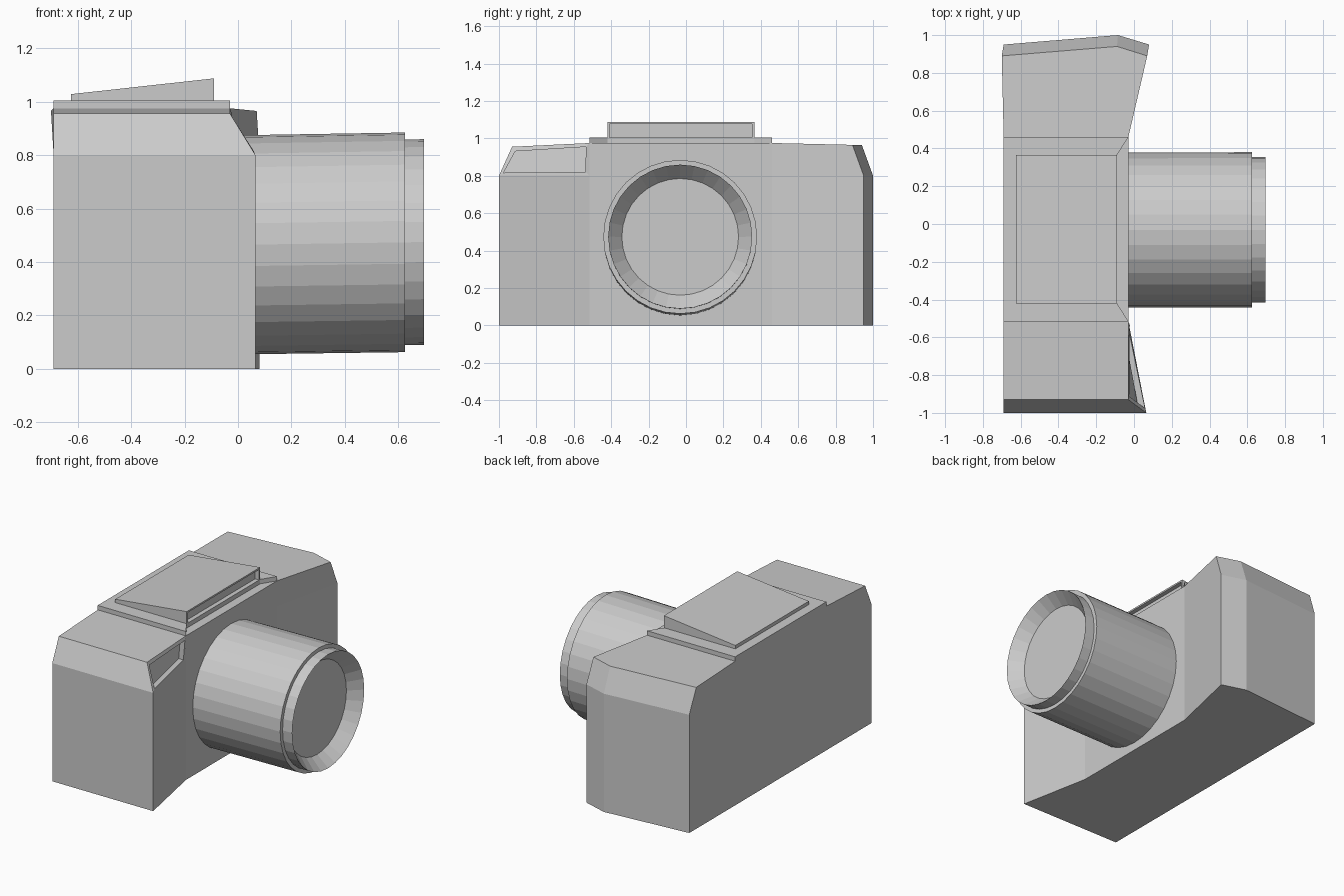
import bpy, bmesh, math
from mathutils import Vector

if "Cube" in bpy.data.objects:
    bpy.data.objects.remove(bpy.data.objects["Cube"])


def finish(name, bm):
    bmesh.ops.recalc_face_normals(bm, faces=bm.faces)
    mesh = bpy.data.meshes.new(name)
    bm.to_mesh(mesh)
    bm.free()
    obj = bpy.data.objects.new(name, mesh)
    bpy.context.collection.objects.link(obj)
    return obj


def bridge(bm, a, b):
    n = len(a)
    return [bm.faces.new((a[i], a[(i + 1) % n], b[(i + 1) % n], b[i])) for i in range(n)]


def recess(bm, face, margin, depth):
    """Inset a face and push its middle inward along -x."""
    bm.normal_update()
    bmesh.ops.inset_region(bm, faces=[face], thickness=margin)
    new = bmesh.ops.extrude_discrete_faces(bm, faces=[face])["faces"][0]
    bmesh.ops.translate(bm, verts=new.verts, vec=(-depth, 0, 0))


def prism(bm, outline, z0, tops):
    low = [bm.verts.new((x, y, z0)) for x, y in outline]
    high = [bm.verts.new((x, y, z)) for (x, y), z in zip(outline, tops)]
    sides = bridge(bm, low, high)
    bm.faces.new(low[::-1])
    bm.faces.new(high)
    return sides


# Camera body: straight walls, then a chamfered shoulder loop
wall = [(-.69, -1), (.065, -1), (-.03, -.515), (-.03, .46), (.08, .95),
        (-.085, 1), (-.69, .95), (-.69, .46), (-.69, -.515)]
shoulder = [(-.69, -.93, .955), (-.03, -.93, .955), (-.03, -.515, .975),
            (-.03, .46, .975), (.07, .89, .965), (-.09, .94, .965),
            (-.70, .89, .965), (-.69, .46, .975), (-.69, -.515, .975)]
bm = bmesh.new()
base = [bm.verts.new((x, y, 0)) for x, y in wall]
mid = [bm.verts.new((x, y, .8)) for x, y in wall]
top = [bm.verts.new(p) for p in shoulder]
bm.faces.new(base[::-1])
bridge(bm, base, mid)
slopes = bridge(bm, mid, top)
for ids in ((0, 1, 2, 8), (2, 3, 7, 8), (3, 4, 5, 6, 7)):
    bm.faces.new([top[i] for i in ids])
recess(bm, slopes[1], .03, .035)   # small window above the grip
finish("camera_body", bm)

# Top plate with a notch in its front edge
bm = bmesh.new()
prism(bm, [(-.69, -.515), (-.03, -.515), (-.09, -.42), (-.09, .365),
           (-.03, .46), (-.69, .46)], .97, [1.005] * 6)
finish("top_plate", bm)

# Wedge-shaped flash housing with a recessed front window
bm = bmesh.new()
sides = prism(bm, [(-.625, -.42), (-.09, -.42), (-.09, .365), (-.625, .365)],
              .975, [1.028, 1.087, 1.087, 1.028])
recess(bm, sides[1], .016, .03)
finish("flash_housing", bm)

# Lens: profile of (x, radius) turned around a very slightly raised axis
profile = [(-.03, .41), (.625, .411), (.625, .385), (.697, .385), (.615, .312)]
SEGMENTS = 32
bm = bmesh.new()
rings = []
for x, r in profile:
    ring = []
    for i in range(SEGMENTS):
        a = 2 * math.pi * i / SEGMENTS
        ring.append(bm.verts.new(Vector((x, -.031 + r * math.cos(a),
                                         .464 + .015 * x + r * math.sin(a)))))
    rings.append(ring)
for a, b in zip(rings, rings[1:]):
    bridge(bm, a, b)
bm.faces.new(rings[0])
bm.faces.new(rings[-1])
finish("lens_barrel", bm)
